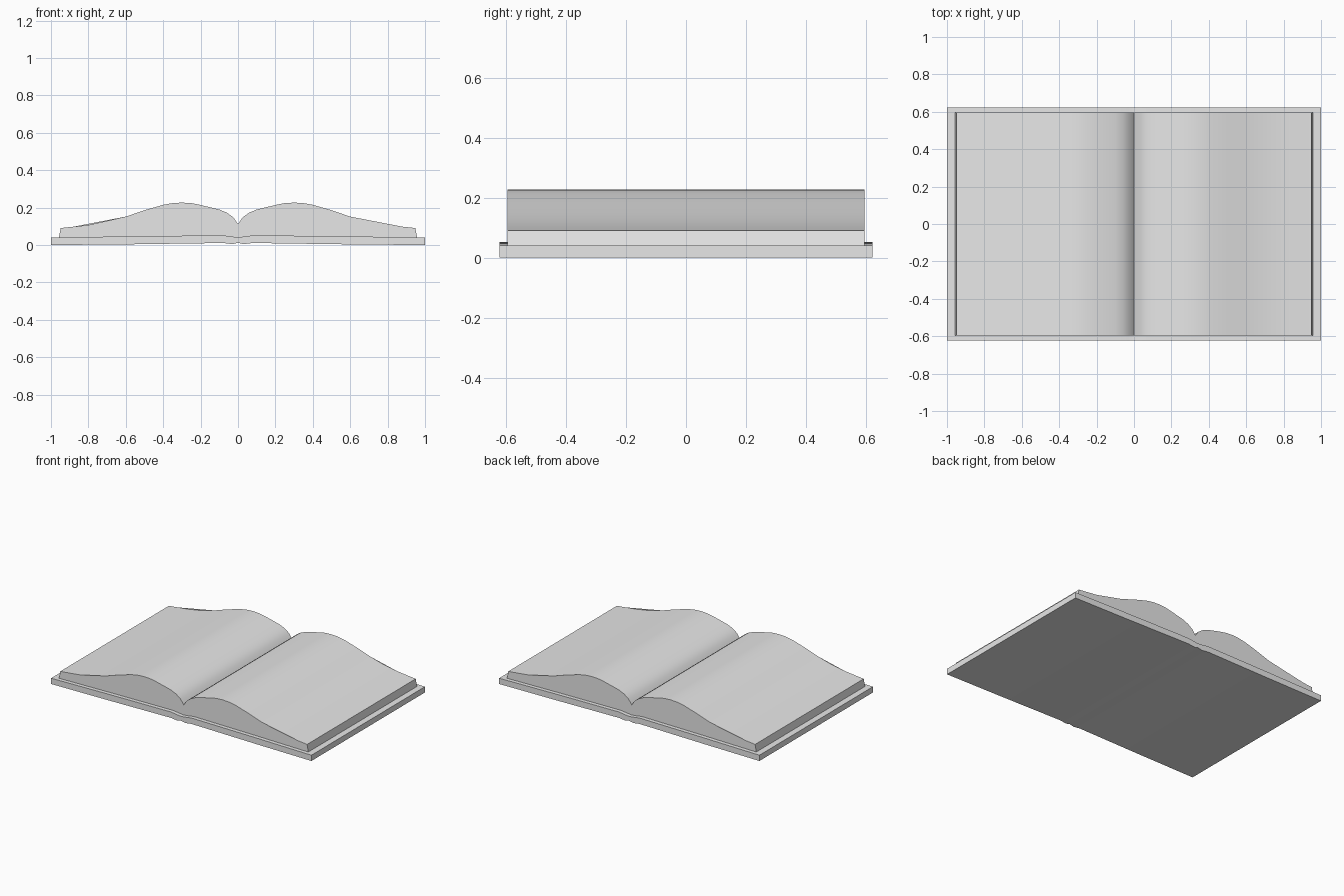
import bpy, bmesh, math

if "Cube" in bpy.data.objects:
    bpy.data.objects.remove(bpy.data.objects["Cube"])

grey = bpy.data.materials.new("light_grey")
grey.diffuse_color = (0.8, 0.8, 0.8, 1)
grey.use_nodes = True
grey.node_tree.nodes["Principled BSDF"].inputs["Base Color"].default_value = grey.diffuse_color


def extrude_profile(name, top, bottom, half_depth):
    """Mirror a right-half profile (centre outwards) in x and extrude it along y."""
    right = top + bottom[::-1]                      # centre top -> edge -> centre bottom
    left = [(-x, z) for x, z in right[::-1] if x > 0]
    loop = right + left
    bm = bmesh.new()
    front = [bm.verts.new((x, -half_depth, z)) for x, z in loop]
    back = [bm.verts.new((x, half_depth, z)) for x, z in loop]
    n = len(loop)
    for i in range(n):
        j = (i + 1) % n
        bm.faces.new((front[i], front[j], back[j], back[i]))
    caps = [bm.faces.new(front), bm.faces.new(back[::-1])]
    bmesh.ops.triangulate(bm, faces=caps)
    bmesh.ops.recalc_face_normals(bm, faces=bm.faces)
    mesh = bpy.data.meshes.new(name)
    bm.to_mesh(mesh)
    bm.free()
    mesh.materials.append(grey)
    obj = bpy.data.objects.new(name, mesh)
    bpy.context.collection.objects.link(obj)
    bpy.ops.object.select_all(action='DESELECT')
    obj.select_set(True)
    bpy.context.view_layer.objects.active = obj
    bpy.ops.object.shade_smooth_by_angle(angle=math.radians(30))
    return obj


# Open cover with a slight dip at the spine
extrude_profile(
    "cover",
    top=[(0, 0.042), (0.03, 0.045), (0.08, 0.052), (0.55, 0.047), (1.0, 0.04)],
    bottom=[(0, 0.012), (0.03, 0.005), (0.08, 0.011), (0.57, 0.004), (1.0, 0.0)],
    half_depth=0.623)

# Two curved page blocks meeting in the gutter
extrude_profile(
    "pages",
    top=[(0, 0.112), (0.025, 0.148), (0.06, 0.173), (0.10, 0.19), (0.20, 0.214),
         (0.25, 0.224), (0.30, 0.227), (0.35, 0.224), (0.40, 0.215), (0.50, 0.186),
         (0.60, 0.152), (0.70, 0.124), (0.80, 0.107), (0.88, 0.098), (0.948, 0.091)],
    bottom=[(0, 0.038), (0.03, 0.042), (0.08, 0.048), (0.55, 0.044), (0.958, 0.038)],
    half_depth=0.596)
